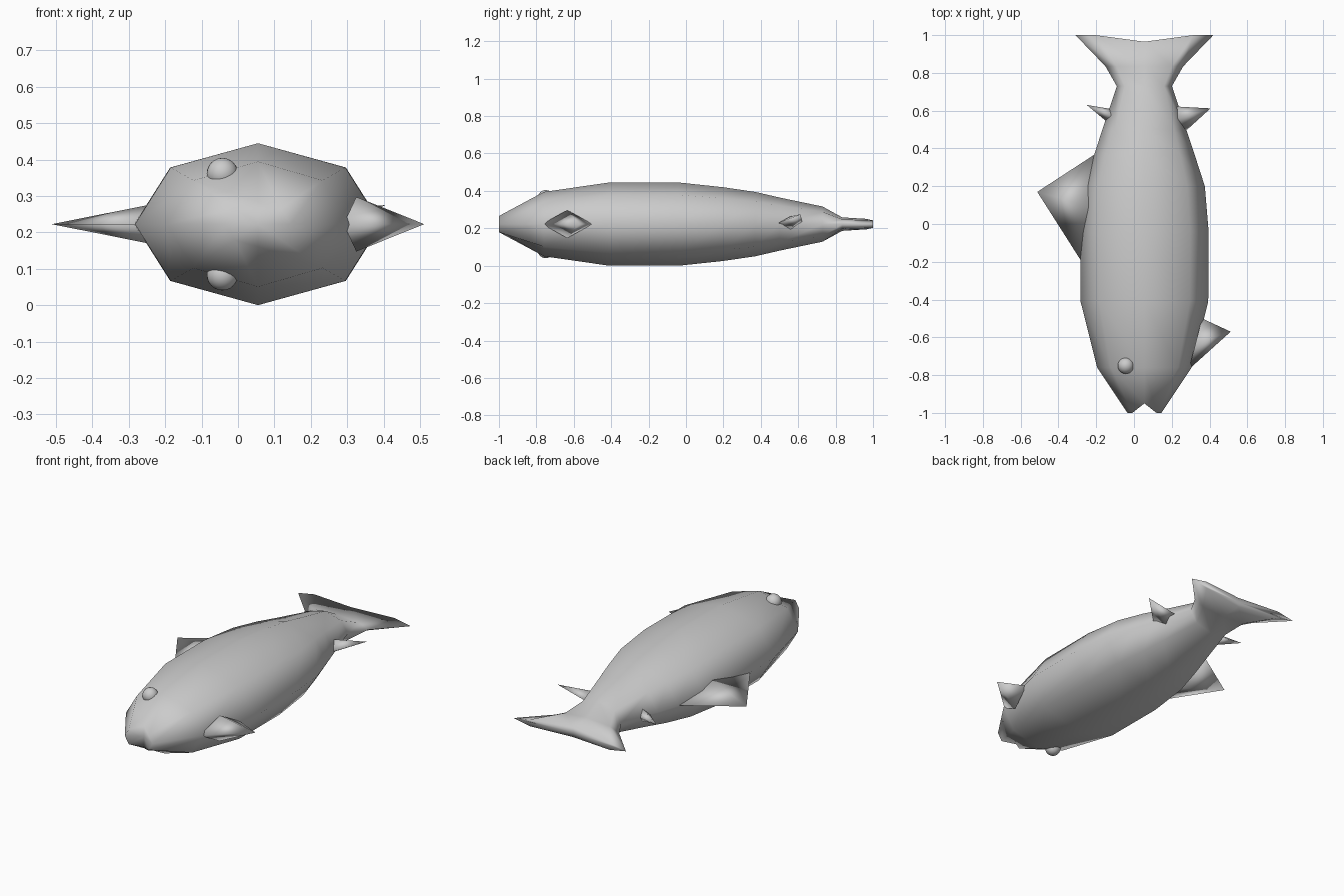
import bpy, bmesh, math

if "Cube" in bpy.data.objects:
    bpy.data.objects.remove(bpy.data.objects["Cube"])

CX, CZ = 0.055, 0.2225   # body axis; the fish lies on its side


def finish(bm, name, smooth=True):
    bmesh.ops.recalc_face_normals(bm, faces=bm.faces)
    for f in bm.faces:
        f.smooth = smooth
    me = bpy.data.meshes.new(name)
    bm.to_mesh(me)
    bm.free()
    ob = bpy.data.objects.new(name, me)
    bpy.context.collection.objects.link(ob)
    return ob


# Body and tail: eight-sided loft (y, half width, half height, y shift of the middle)
SECTIONS = [
    (-1.00, 0.090, 0.062, 0.05),
    (-0.76, 0.250, 0.172, 0.0),
    (-0.41, 0.338, 0.2225, 0.0),
    (-0.04, 0.340, 0.2225, 0.0),
    (0.20, 0.320, 0.197, 0.0),
    (0.37, 0.265, 0.172, 0.0),
    (0.50, 0.222, 0.142, 0.0),
    (0.73, 0.146, 0.094, 0.0),
    (0.835, 0.206, 0.036, 0.0),
    (1.00, 0.365, 0.028, -0.035),
]
PROFILE = [(1, 0), (.71, .7), (0, 1), (-.71, .7), (-1, 0), (-.71, -.7), (0, -1), (.71, -.7)]
bm = bmesh.new()
rings = []
for y, w, h, shift in SECTIONS:
    rings.append([bm.verts.new((CX + px * w, y + (shift if px == 0 else 0), CZ + pz * h))
                  for px, pz in PROFILE])
for a, b in zip(rings, rings[1:]):
    for i in range(8):
        j = (i + 1) % 8
        bm.faces.new((a[i], a[j], b[j], b[i]))
# Notched mouth and forked tail end
for ring, y in ((rings[0], -0.95), (rings[-1], 0.965)):
    mid = bm.verts.new((CX, y, CZ))
    for i in range(8):
        bm.faces.new((ring[i], ring[(i + 1) % 8], mid))
finish(bm, "body")


# Fins: four-sided spikes rising from a diamond base sunk in the body
def fin(name, front, back, tip, thick, tip_z=CZ):
    mx, my = (front[0] + back[0]) / 2, (front[1] + back[1]) / 2
    bm = bmesh.new()
    base = [bm.verts.new(p) for p in ((*front, CZ), (mx, my, CZ + thick),
                                      (*back, CZ), (mx, my, CZ - thick))]
    top = bm.verts.new((*tip, tip_z))
    for i in range(4):
        bm.faces.new((base[i], base[(i + 1) % 4], top))
    bm.faces.new(base)
    finish(bm, name)


fin("dorsal_fin", (-0.28, -0.195), (-0.19, 0.38), (-0.512, 0.17), 0.055)
fin("pectoral_fin", (0.29, -0.77), (0.36, -0.50), (0.512, -0.57), 0.075)
fin("rear_dorsal_fin", (-0.13, 0.53), (-0.07, 0.60), (-0.25, 0.63), 0.04)
fin("anal_fin", (0.26, 0.48), (0.17, 0.625), (0.405, 0.612), 0.04, 0.275)

# Eyes on both flanks
for side, name in ((1, "eye_upper"), (-1, "eye_lower")):
    bm = bmesh.new()
    bmesh.ops.create_uvsphere(bm, u_segments=24, v_segments=12, radius=0.043)
    eye = finish(bm, name)
    eye.location = (-0.043, -0.75, CZ + side * 0.139)
